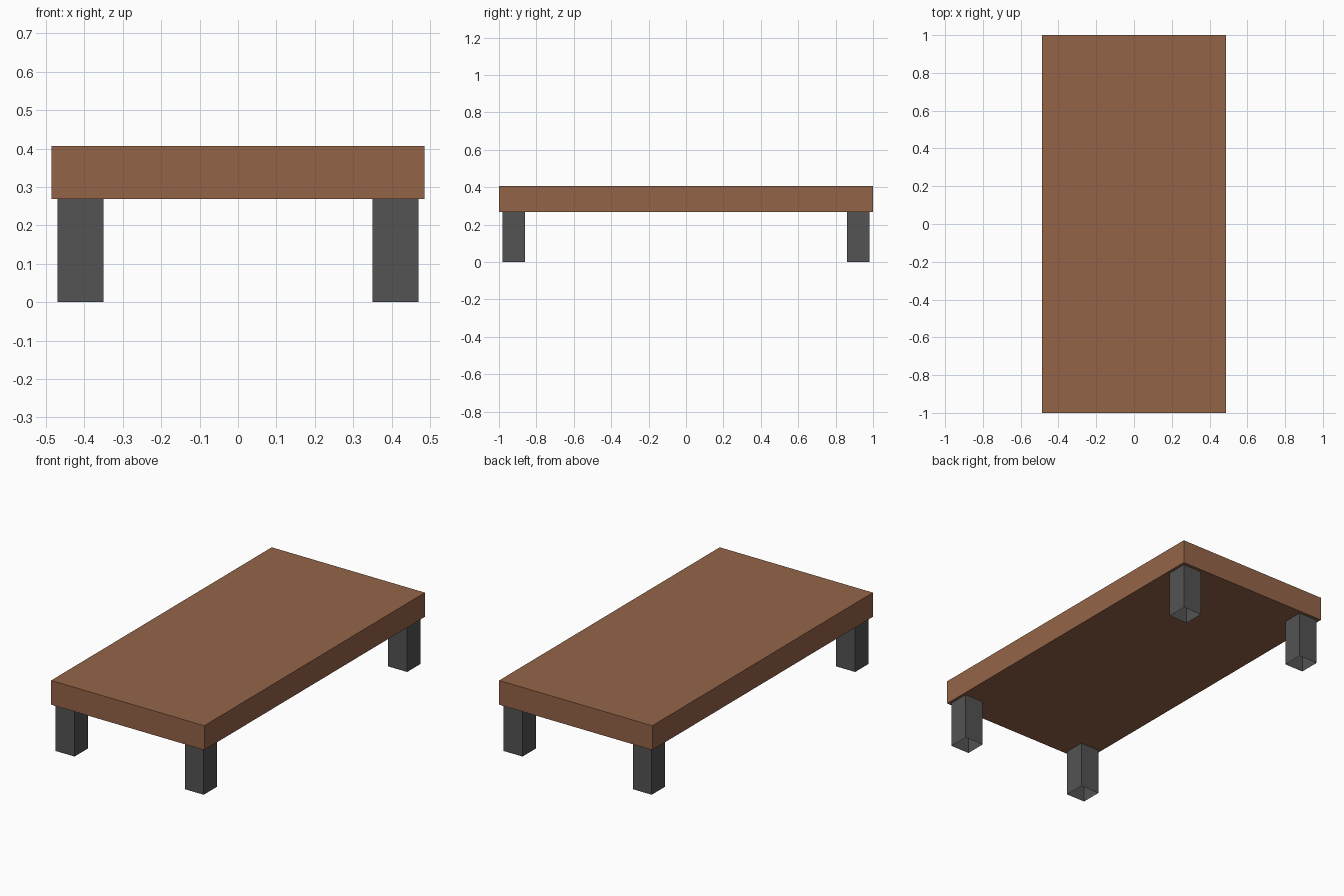
import bpy
import bmesh
from mathutils import Matrix, Vector

if "Cube" in bpy.data.objects:
    bpy.data.objects.remove(bpy.data.objects["Cube"])


def make_material(name, color):
    mat = bpy.data.materials.new(name)
    mat.diffuse_color = (*color, 1.0)
    mat.use_nodes = True
    mat.node_tree.nodes["Principled BSDF"].inputs["Base Color"].default_value = mat.diffuse_color
    return mat


def make_box(name, center, size, mat, open_bottom=False):
    bm = bmesh.new()
    bmesh.ops.create_cube(bm, size=1.0, matrix=Matrix.Diagonal((*size, 1.0)))
    if open_bottom:
        bm.normal_update()
        bottom = [f for f in bm.faces if f.normal.z < -0.9]
        bmesh.ops.delete(bm, geom=bottom, context='FACES_ONLY')
    mesh = bpy.data.meshes.new(name)
    bm.to_mesh(mesh)
    bm.free()
    mesh.materials.append(mat)
    obj = bpy.data.objects.new(name, mesh)
    obj.location = Vector(center)
    bpy.context.collection.objects.link(obj)
    return obj


wood = make_material("brown wood", (0.296, 0.127, 0.0648))
grey = make_material("dark grey", (0.0865, 0.0865, 0.0865))

TOP, UNDER = 0.407, 0.268

# Thick slab top
make_box("tabletop", (0, 0, (TOP + UNDER) / 2), (0.972, 2.0, TOP - UNDER), wood)

# Four square legs, hollow and open at the floor
for y_name, sy in (("front", -1), ("back", 1)):
    for x_name, sx in (("left", -1), ("right", 1)):
        make_box(f"{y_name}_{x_name}_leg", (sx * 0.41, sy * 0.922, UNDER / 2),
                 (0.12, 0.12, UNDER), grey, open_bottom=True)
